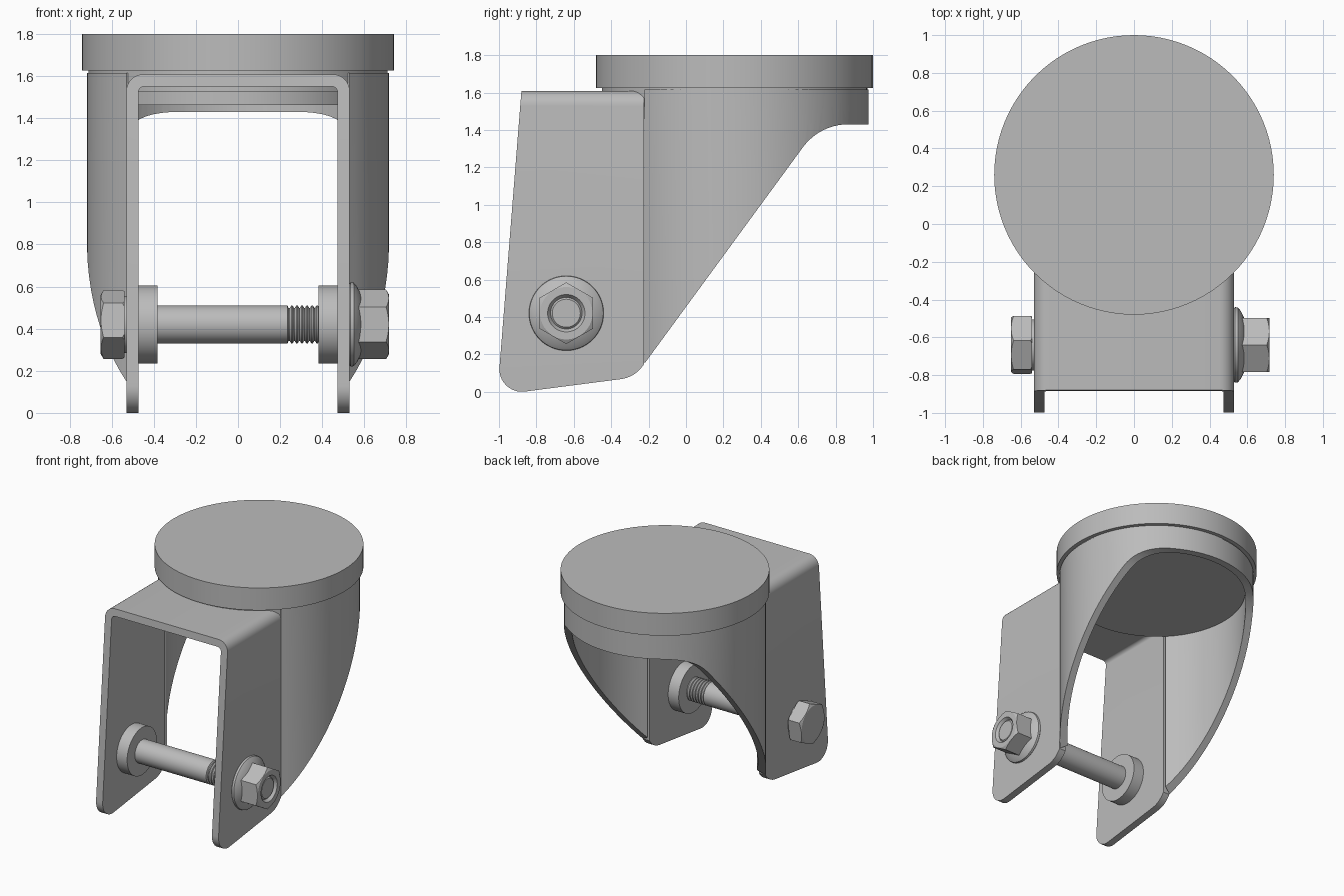
import bpy, bmesh, math
from mathutils import Vector

if "Cube" in bpy.data.objects:
    bpy.data.objects.remove(bpy.data.objects["Cube"])

metal = bpy.data.materials.new("grey metal")
metal.diffuse_color = (0.5, 0.5, 0.5, 1)
metal.use_nodes = True
metal.node_tree.nodes["Principled BSDF"].inputs["Base Color"].default_value = metal.diffuse_color

HEAD_Y = 0.26              # centre of the swivel head
AXLE = (-0.64, 0.42)       # y, z of the axle


def finish(bm, name):
    bmesh.ops.remove_doubles(bm, verts=bm.verts, dist=1e-5)
    bmesh.ops.recalc_face_normals(bm, faces=bm.faces)
    me = bpy.data.meshes.new(name)
    bm.to_mesh(me)
    bm.free()
    me.materials.append(metal)
    ob = bpy.data.objects.new(name, me)
    bpy.context.collection.objects.link(ob)
    return ob


def smooth(ob):
    bpy.ops.object.select_all(action='DESELECT')
    ob.select_set(True)
    bpy.context.view_layer.objects.active = ob
    bpy.ops.object.shade_smooth_by_angle(angle=math.radians(28))
    return ob


def prism(name, points, push):
    """Extrude a closed outline of 3D points along push."""
    bm = bmesh.new()
    face = bm.faces.new([bm.verts.new(p) for p in points])
    out = bmesh.ops.extrude_face_region(bm, geom=[face])
    bmesh.ops.translate(bm, vec=push, verts=[
        v for v in out["geom"] if isinstance(v, bmesh.types.BMVert)])
    return finish(bm, name)


def lathe(name, profile, n=64, axle=True):
    """Revolve (position, radius) pairs about the axle or the upright head axis."""
    bm = bmesh.new()
    rings = []
    for p, r in profile:
        ring = []
        for i in range(n):
            a = math.tau * i / n
            c, s = r * math.cos(a), r * math.sin(a)
            ring.append(bm.verts.new((p, AXLE[0] + c, AXLE[1] + s) if axle
                                     else (c, HEAD_Y + s, p)))
        rings.append(ring)
    for a, b in zip(rings, rings[1:]):
        for i in range(n):
            bm.faces.new((a[i], a[(i + 1) % n], b[(i + 1) % n], b[i]))
    bm.faces.new(rings[0])
    bm.faces.new(rings[-1])
    return finish(bm, name)


def rounded(corners, steps=10):
    """Fillet (a, b, radius) corners of an outline."""
    out = []
    for i, (x, y, r) in enumerate(corners):
        p = Vector((x, y))
        if r == 0:
            out.append(p)
            continue
        u = (Vector(corners[i - 1][:2]) - p).normalized()
        v = (Vector(corners[(i + 1) % len(corners)][:2]) - p).normalized()
        half = u.angle(v) / 2
        c = p + (u + v).normalized() * (r / math.sin(half))
        s = p + u * (r / math.tan(half)) - c
        e = p + v * (r / math.tan(half)) - c
        turn = math.atan2(s.x * e.y - s.y * e.x, s.dot(e))
        for k in range(steps + 1):
            a = turn * k / steps
            out.append(c + Vector((s.x * math.cos(a) - s.y * math.sin(a),
                                   s.x * math.sin(a) + s.y * math.cos(a))))
    return out


def intersect(ob, cutter):
    mod = ob.modifiers.new("trim", 'BOOLEAN')
    mod.operation, mod.object, mod.solver = 'INTERSECT', cutter, 'EXACT'
    bpy.context.view_layer.objects.active = ob
    bpy.ops.object.modifier_apply(modifier=mod.name)
    bpy.data.objects.remove(cutter)
    return smooth(ob)


def side_cutter():
    """Side outline shared by the fork plates and the rear shell."""
    outline = rounded([(-0.879, 1.62, 0), (-1.009, -0.018, 0.12),
                       (-0.276, 0.077, 0.17), (0.715, 1.43, 0.3),
                       (1.1, 1.43, 0), (1.1, 1.62, 0)])
    return prism("trim_outline", [(-1, p.x, p.y) for p in outline], (2, 0, 0))


# Fork: folded channel with slanted front edges
W, T, TOP = 0.53, 0.057, 1.608
section = rounded([(-W, -0.1, 0), (-W, TOP, 0.08), (W, TOP, 0.08), (W, -0.1, 0),
                   (W - T, -0.1, 0), (W - T, TOP - T, 0.03),
                   (T - W, TOP - T, 0.03), (T - W, -0.1, 0)], 8)
fork = prism("fork_channel", [(p.x, -1.1, p.y) for p in section], (0, 0.875, 0))
intersect(fork, side_cutter())

# Rear shell: curved wall that flows out of the fork plates
R_OUT, R_IN, N = 0.717, 0.66, 72


def arc(r, x):
    start = -math.acos(x / r)
    return [(r * math.cos(a), HEAD_Y + r * math.sin(a), -0.1)
            for a in (start + (math.pi - 2 * start) * i / N for i in range(N + 1))]


shell = prism("rear_shell", arc(R_OUT, W) + arc(R_IN, W - T)[::-1], (0, 0, 1.715))
intersect(shell, side_cutter())

# Swivel head: cap, crown under it and bearing plate
smooth(lathe("head_cap", [(1.625, 0.74), (1.8, 0.74)], 96, False))
smooth(lathe("head_crown", [(1.525, 0.71), (1.63, 0.71)], 96, False))
smooth(lathe("bearing_plate", [(1.462, 0.655), (1.53, 0.655)], 96, False))

# Axle bolt with a threaded end
thread = [(-0.54, 0.09), (0.235, 0.09), (0.24, 0.078)]
for i in range(6):
    x = 0.245 + i * 0.024
    thread += [(x, 0.078), (x + 0.008, 0.09), (x + 0.014, 0.09), (x + 0.022, 0.078)]
thread += [(0.40, 0.085), (0.695, 0.085), (0.705, 0.075)]
smooth(lathe("axle_bolt", thread, 40))

# Spacers against the inside of both plates
for side, label in ((-1, "left"), (1, "right")):
    smooth(lathe(label + "_spacer", [(side * 0.382, 0.185), (side * 0.48, 0.185)]))


def hexagon(name, x0, x1, r, turn):
    pts = [(x0, AXLE[0] + r * math.sin(turn + i * math.pi / 3),
            AXLE[1] + r * math.cos(turn + i * math.pi / 3)) for i in range(6)]
    return prism(name, pts, (x1 - x0, 0, 0))


# Bolt head on the left, with chamfered corners
head = hexagon("bolt_head", -0.54, -0.652, 0.165, math.radians(8))
intersect(head, lathe("chamfer", [(-0.53, 0.15), (-0.555, 0.17),
                                  (-0.635, 0.17), (-0.652, 0.14)]))
smooth(lathe("bolt_collar", [(-0.525, 0.135), (-0.545, 0.135)]))

# Flange nut on the right, with a bored end
smooth(lathe("nut_flange", [(0.525, 0.19), (0.535, 0.2), (0.55, 0.198),
                            (0.565, 0.18), (0.58, 0.15), (0.59, 0.13)]))
nut = hexagon("flange_nut", 0.55, 0.718, 0.165, 0)
intersect(nut, lathe("chamfer", [(0.54, 0.17), (0.70, 0.17), (0.718, 0.14),
                                 (0.718, 0.1), (0.69, 0.08)]))
